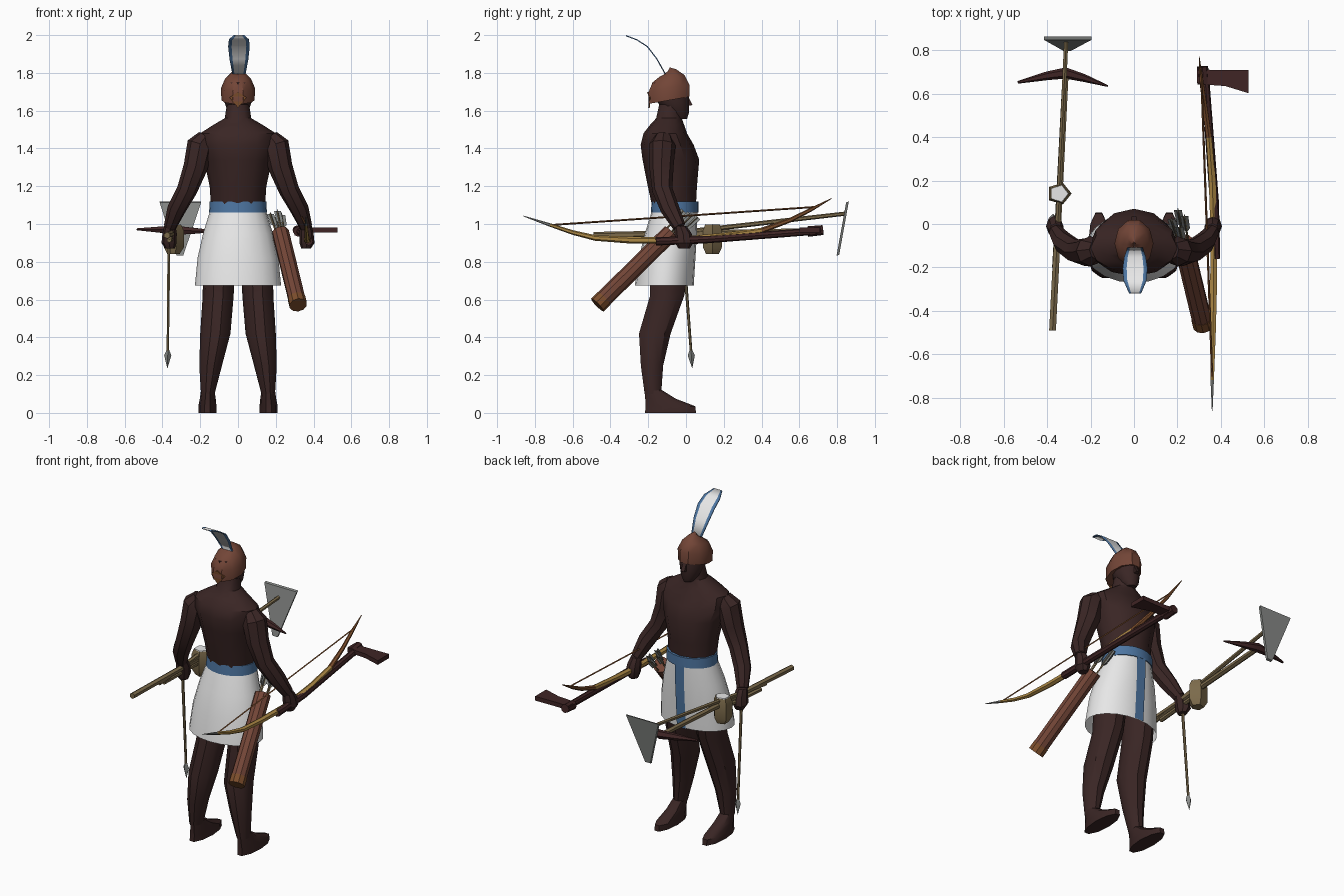
import bpy, bmesh, math
from mathutils import Vector

cube = bpy.data.objects.get("Cube")
if cube:
    bpy.data.objects.remove(cube)


def material(name, r, g, b):
    m = bpy.data.materials.new(name)
    m.use_nodes = True
    m.diffuse_color = (r, g, b, 1)
    m.node_tree.nodes["Principled BSDF"].inputs["Base Color"].default_value = (r, g, b, 1)
    return m


SKIN = material("dark_skin", .042, .019, .018)
CLOTH = material("white_cloth", .8, .8, .8)
BLUE = material("blue_cloth", .075, .18, .36)
LEATHER = material("red_leather", .17, .06, .038)
RUST = material("rust_wood", .2, .075, .025)
GOLD = material("gold_wood", .42, .25, .06)
TAN = material("tan_wood", .2, .145, .07)
DARK = material("dark_wood", .05, .018, .018)
METAL = material("grey_metal", .24, .25, .24)
parts = []


def add(name, bm, *mats):
    bmesh.ops.recalc_face_normals(bm, faces=bm.faces)
    mesh = bpy.data.meshes.new(name)
    bm.to_mesh(mesh)
    bm.free()
    for m in mats:
        mesh.materials.append(m)
    ob = bpy.data.objects.new(name, mesh)
    bpy.context.collection.objects.link(ob)
    parts.append(ob)
    return ob


def skin_rings(rings, caps=True):
    """Join rings of points into a closed or open sleeve."""
    bm = bmesh.new()
    vs = [[bm.verts.new(p) for p in ring] for ring in rings]
    n = len(vs[0])
    for a, b in zip(vs, vs[1:]):
        for i in range(n):
            j = (i + 1) % n
            bm.faces.new((a[i], a[j], b[j], b[i]))
    if caps:
        bm.faces.new(vs[0])
        bm.faces.new(vs[-1])
    return bm


def loft(name, rows, mat, n=12, caps=True, tilt=0):
    """Stack level ellipses given as x, y, z, x radius, y radius."""
    rings = []
    for x, y, z, rx, ry in rows:
        angles = [2 * math.pi * i / n for i in range(n)]
        rings.append([(x + rx * math.cos(a), y + ry * math.sin(a),
                       z + tilt * math.sin(a)) for a in angles])
    return add(name, skin_rings(rings, caps), mat)


def tube(name, pts, radii, mat, n=6, *extra):
    """Sweep a round section along a path."""
    pts = [Vector(p) for p in pts]
    rings = []
    for k, p in enumerate(pts):
        t = (pts[min(k + 1, len(pts) - 1)] - pts[max(k - 1, 0)]).normalized()
        ref = Vector((0, 0, 1)) if abs(t.x) > .8 else Vector((1, 0, 0))
        u = ref.cross(t).normalized()
        v = t.cross(u)
        rings.append([p + radii[k] * (u * math.cos(a) + v * math.sin(a))
                      for a in [2 * math.pi * i / n for i in range(n)]])
    return add(name, skin_rings(rings), mat, *extra)


def plate(name, pts, thick, mat):
    """Thick flat polygon."""
    a = [Vector(p) for p in pts]
    return add(name, skin_rings([a, [p + Vector(thick) for p in a]]), mat)


# Body
loft("torso", [(0, -.06, 1.05, .14, .11), (0, -.072, 1.2, .15, .13),
               (0, -.08, 1.34, .18, .15), (0, -.1, 1.42, .205, .14),
               (0, -.11, 1.48, .2, .115), (0, -.1, 1.525, .13, .09),
               (0, -.09, 1.56, .07, .068), (0, -.08, 1.64, .058, .06)], SKIN)
loft("head", [(0, -.025, 1.555, .028, .03), (0, -.045, 1.585, .052, .06),
              (0, -.065, 1.64, .07, .082), (0, -.085, 1.7, .075, .1),
              (0, -.09, 1.75, .07, .09)], SKIN)
plate("nose", [(-.012, .012, 1.625), (-.012, .034, 1.63), (-.012, .01, 1.68)],
      (.024, 0, 0), SKIN)
for s, side in ((-1, "right"), (1, "left")):
    tube(side + "_arm", [(s * .17, -.12, 1.46), (s * .2, -.125, 1.42), (s * .225, -.13, 1.3),
                         (s * .27, -.125, 1.18), (s * .325, -.085, 1.08),
                         (s * .36, -.035, .985)],
         [.045, .07, .064, .054, .05, .034], SKIN, 8)
    loft(side + "_hand", [(s * .36, -.01, .87, .025, .03), (s * .365, -.01, .9, .04, .048),
                          (s * .362, -.015, .95, .038, .045), (s * .36, -.03, .99, .03, .032)],
         SKIN, 8)
    loft(side + "_leg", [(s * .1, -.085, .8, .085, .11), (s * .105, -.1, .62, .082, .095),
                         (s * .12, -.165, .42, .08, .088), (s * .145, -.18, .25, .06, .062),
                         (s * .16, -.175, .1, .036, .046)], SKIN, 10)
    loft(side + "_foot", [(s * .162, -.082, 0, .048, .142), (s * .162, -.082, .035, .048, .138),
                          (s * .16, -.135, .075, .042, .085), (s * .16, -.172, .12, .036, .048)],
         SKIN, 10)

# Kilt, belt and front band
KILT = [(0, -.115, .675, .228, .156), (0, -.1, .82, .214, .15),
        (0, -.08, .95, .185, .138), (0, -.06, 1.07, .148, .12)]
loft("kilt", KILT, CLOTH, 20, False)
loft("belt", [(0, -.06, 1.06, .153, .126), (0, -.058, 1.12, .15, .124)], BLUE, 20)
band = [(sx * .03, y + ry + .004, z) for sx, rows in ((-1, KILT), (1, KILT[::-1]))
        for _, y, z, _, ry in rows]
bm = bmesh.new()
vs = [bm.verts.new(p) for p in band]
for i in range(3):
    bm.faces.new((vs[i], vs[i + 1], vs[6 - i], vs[7 - i]))
add("front_band", bm, BLUE)

# Cap and plume
loft("cap", [(0, -.09, 1.655, .088, .113), (0, -.09, 1.72, .09, .113),
             (0, -.092, 1.77, .068, .088), (0, -.095, 1.8, .034, .045),
             (0, -.095, 1.81, .008, .01)], LEATHER, 10, tilt=.02)
plate("cap_back_flap", [(-.045, -.196, 1.67), (0, -.207, 1.7), (.045, -.196, 1.67),
                        (0, -.2, 1.615)], (0, .008, 0), RUST)
bm = bmesh.new()
rows = [[bm.verts.new((.005 + w * c, y, z)) for c in (-1, -.68, .68, 1)]
        for y, z, w in ((-.11, 1.795, .035), (-.155, 1.875, .05), (-.205, 1.94, .057),
                        (-.26, 1.975, .053), (-.318, 1.997, .028))]
for k, (a, b) in enumerate(zip(rows, rows[1:])):
    for i in range(3):
        f = bm.faces.new((a[i], a[i + 1], b[i + 1], b[i]))
        f.material_index = int(i != 1)
plume = add("plume", bm, CLOTH, BLUE)
mod = plume.modifiers.new("thickness", "SOLIDIFY")
mod.thickness, mod.offset = .006, 0

# Quiver with arrows
low, top = Vector((.318, -.465, .575)), Vector((.225, -.08, .955))
step = top - low
tube("quiver", [low, low + step * .12, top], [.046, .046, .046], LEATHER, 10)
tube("quiver_base", [low - step * .01, low + step * .08], [.048, .048], RUST, 10)
for i, (dx, dy) in enumerate(((-.02, 0), (.02, .01), (0, .03), (.005, -.025))):
    a = top + Vector((dx, dy, -dy * .6)) - step * .1
    b = a + step * .36 + Vector((dx * .5, dy * .4, 0))
    tube("arrow_shaft_%d" % i, [a, b], [.005, .005], TAN, 4)
    m = a.lerp(b, .5)
    for k, w in enumerate((Vector((.017, 0, 0)), Vector((0, .012, -.012)))):
        plate("arrow_feather_%d_%d" % (i, k), [m, m + w + step * .04, b + w, b - w,
                                               m - w + step * .04], (.002, .002, 0), METAL)

# Bow
bow = tube("bow", [(.36, -.86, 1.042), (.36, -.72, .995), (.362, -.6, .955), (.364, -.48, .926),
                   (.366, -.3, .915), (.368, -.05, .913), (.36, .2, .935), (.345, .4, .965),
                   (.325, .55, 1.02), (.31, .66, 1.075), (.3, .77, 1.135)],
           [.002, .009, .012, .015, .018, .018, .018, .015, .012, .01, .002], GOLD, 6, RUST, METAL)
for f in bow.data.polygons:
    f.material_index = 2 if f.center.y < -.72 else int(f.center.y > .46)
tube("bow_string", [(.36, -.71, .995), (.31, .68, 1.09)], [.005, .005], RUST, 4)

# Axe
tube("axe_handle", [(.375, -.16, .908), (.37, .1, .918), (.325, .7, .963)],
     [.022, .021, .019], DARK, 8)
tube("axe_socket", [(.32, .645, .96), (.315, .725, .968)], [.028, .026], DARK, 8)
plate("axe_blade", [(.29, .65, .955), (.29, .72, .955), (.36, .708, .955), (.528, .71, .955),
                    (.528, .602, .955), (.42, .635, .955), (.35, .64, .955)], (0, 0, .026), DARK)

# Pick
tube("pick_handle", [(-.375, -.49, .94), (-.315, .69, .962)], [.018, .016], TAN, 6)
tube("pick_head", [(-.535, .652, .972), (-.4, .682, .97), (-.315, .695, .966),
                   (-.23, .672, .964), (-.12, .635, .962)],
     [.006, .02, .026, .018, .004], DARK, 6)

# Hoe
tube("hoe_handle", [(-.362, -.25, .93), (-.312, .845, 1.055)], [.014, .011], TAN, 6)
plate("hoe_blade", [(-.415, .848, 1.115), (-.195, .848, 1.115), (-.29, .797, .832),
                    (-.325, .797, .832)], (0, .014, .004), METAL)

# Mallet
loft("mallet_head", [(-.345, .14, .84, .035, .035), (-.345, .14, .875, .058, .052),
                     (-.345, .14, .965, .058, .052), (-.345, .14, .995, .045, .042)], TAN, 5)
loft("mallet_cap", [(-.345, .14, .995, .044, .041), (-.345, .14, 1.0, .042, .04)], CLOTH, 5)
tube("mallet_handle", [(-.365, -.2, .915), (-.345, .14, .925)], [.014, .014], TAN, 6)

# Javelin
tube("javelin_shaft", [(-.365, -.02, .95), (-.372, .028, .31)], [.009, .007], TAN, 6)
tube("javelin_head", [(-.371, .026, .335), (-.372, .028, .305), (-.374, .033, .238)],
     [.006, .019, .001], METAL, 4)

# Soft shading with sharp edges kept
bpy.ops.object.select_all(action="DESELECT")
for ob in parts:
    ob.select_set(True)
bpy.context.view_layer.objects.active = parts[0]
bpy.ops.object.shade_smooth_by_angle(angle=math.radians(35))
